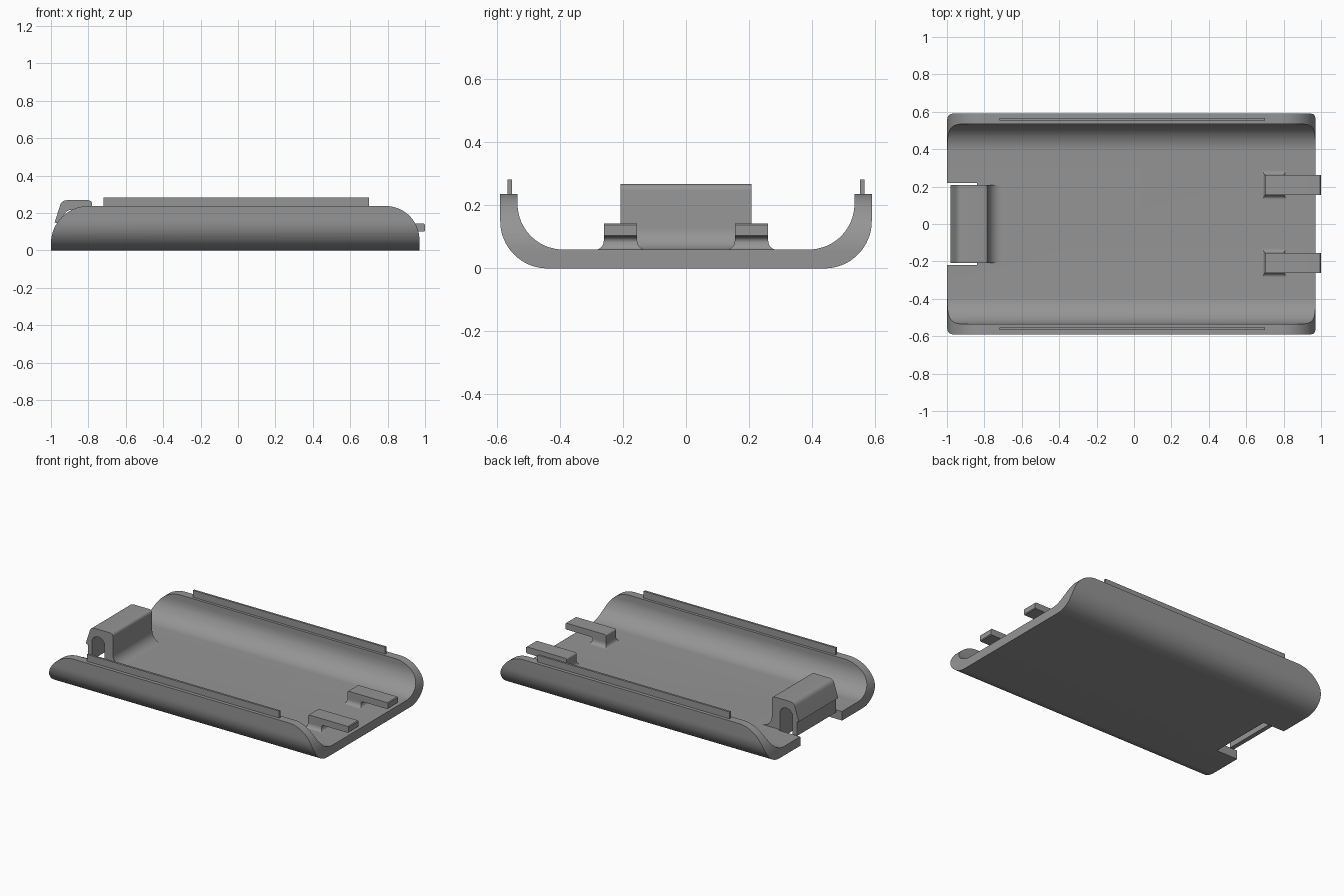
import bpy, bmesh, math
from mathutils import Vector

if "Cube" in bpy.data.objects:
    bpy.data.objects.remove(bpy.data.objects["Cube"])

grey = bpy.data.materials.new("plain_grey")
grey.diffuse_color = (0.3, 0.3, 0.3, 1)
grey.use_nodes = True
grey.node_tree.nodes["Principled BSDF"].inputs["Base Color"].default_value = grey.diffuse_color


def arc(cx, cy, r, a0, a1, n=16):
    """Points on an arc, angles in degrees."""
    return [(cx + r * math.cos(math.radians(a0 + (a1 - a0) * i / n)),
             cy + r * math.sin(math.radians(a0 + (a1 - a0) * i / n))) for i in range(n + 1)]


def extrude(name, pts, axis, lo, hi):
    """Extrude a profile along x (profile in yz) or y (profile in xz)."""
    def place(p, t):
        return (t, p[0], p[1]) if axis == 'x' else (p[0], t, p[1])
    bm = bmesh.new()
    face = bm.faces.new([bm.verts.new(place(p, lo)) for p in pts])
    new = bmesh.ops.extrude_face_region(bm, geom=[face])['geom']
    offset = Vector((hi - lo, 0, 0) if axis == 'x' else (0, hi - lo, 0))
    bmesh.ops.translate(bm, vec=offset, verts=[g for g in new if isinstance(g, bmesh.types.BMVert)])
    bmesh.ops.recalc_face_normals(bm, faces=bm.faces)
    me = bpy.data.meshes.new(name)
    bm.to_mesh(me)
    bm.free()
    ob = bpy.data.objects.new(name, me)
    me.materials.append(grey)
    bpy.context.collection.objects.link(ob)
    return ob


def activate(ob):
    bpy.ops.object.select_all(action='DESELECT')
    ob.select_set(True)
    bpy.context.view_layer.objects.active = ob


def boolean(ob, other, operation):
    activate(ob)
    m = ob.modifiers.new("cut", 'BOOLEAN')
    m.operation, m.solver, m.object = operation, 'EXACT', other
    bpy.ops.object.modifier_apply(modifier=m.name)
    bpy.data.objects.remove(other)


def smooth(ob):
    activate(ob)
    bpy.ops.object.shade_smooth_by_angle(angle=math.radians(30))


def box(x0, x1, z0, z1):
    return [(x0, z0), (x1, z0), (x1, z1), (x0, z1)]


# Shell: a channel section trimmed by the rounded side outline
outer = arc(0.44, 0.15, 0.15, 270, 360)
inner = arc(0.39, 0.205, 0.145, 360, 270)
half = outer + [(0.59, 0.237), (0.535, 0.237)] + inner
section = half + [(-y, z) for y, z in reversed(half)]
shell = extrude("shell", section, 'x', -1.1, 1.1)
outline = ([(-1, -0.1), (0.97, -0.1)] + arc(0.79, 0.057, 0.18, 0, 90)
           + arc(-0.8, 0.037, 0.2, 90, 180))
boolean(shell, extrude("outline_cutter", outline, 'y', -1, 1), 'INTERSECT')
boolean(shell, extrude("notch_cutter", box(-1.2, -0.84, -0.1, 0.1), 'y', -0.22, 0.22), 'DIFFERENCE')
smooth(shell)

# Spring latch: a hooked arch rising from the floor
latch = (arc(-0.71, 0.13, 0.07, 270, 180, 10) + arc(-0.8, 0.248, 0.02, 0, 90, 6)
         + arc(-0.917, 0.233, 0.035, 90, 165, 6)
         + [(-0.98, 0.15), (-0.965, 0.145), (-0.965, 0.05), (-0.935, 0.05)]
         + arc(-0.8875, 0.17, 0.0475, 180, 0, 12) + [(-0.84, 0.04), (-0.71, 0.04)])
smooth(extrude("latch", latch, 'y', -0.208, 0.208))

for side, label in ((-1, "front"), (1, "back")):
    # Thin alignment rail along the wall top
    y = side * 0.56
    extrude(label + "_rail", box(-0.72, 0.70, 0.22, 0.283), 'y', y - 0.007, y + 0.007)

    # Locking tab reaching past the open end
    y = side * 0.208
    tab = ([(0.70, 0.04), (0.80, 0.04), (0.80, 0.085)] + arc(0.815, 0.085, 0.015, 180, 90, 5)
           + [(0.995, 0.1), (1.0, 0.105), (1.0, 0.138), (0.995, 0.143)]
           + arc(0.71, 0.133, 0.01, 90, 180, 4))
    smooth(extrude(label + "_tab", tab, 'y', y - 0.053, y + 0.053))

    # Flared foot of the tab, built as stacked rings following a concave fillet
    bm = bmesh.new()
    rings = []
    for d, z in arc(0.03, 0.09, 0.03, 180, 270, 8):
        x0, x1, w = 0.70 - d * 0.5, 0.80 + d * 0.5, 0.053 + d * 0.8
        rings.append([bm.verts.new(v) for v in
                      ((x0, y - w, z), (x1, y - w, z), (x1, y + w, z), (x0, y + w, z))])
    for a, b in zip(rings, rings[1:]):
        for i in range(4):
            j = (i + 1) % 4
            bm.faces.new((a[i], a[j], b[j], b[i]))
    bm.faces.new(rings[0])
    bm.faces.new(rings[-1])
    bmesh.ops.recalc_face_normals(bm, faces=bm.faces)
    me = bpy.data.meshes.new(label + "_tab_foot")
    bm.to_mesh(me)
    bm.free()
    me.materials.append(grey)
    foot = bpy.data.objects.new(label + "_tab_foot", me)
    bpy.context.collection.objects.link(foot)
    smooth(foot)
